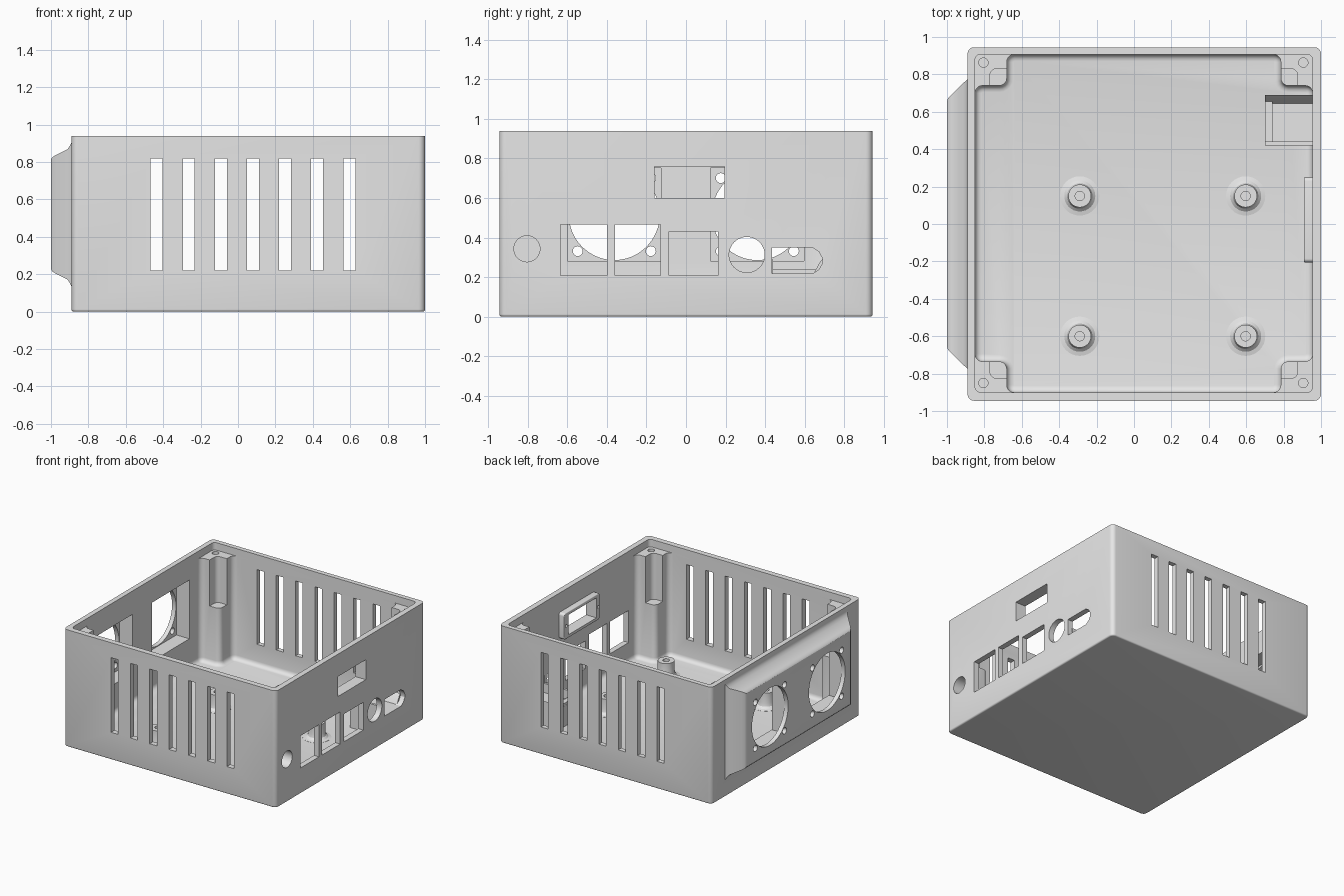
import bpy, bmesh
from math import sin, cos, pi
from mathutils import Vector

if "Cube" in bpy.data.objects:
    bpy.data.objects.remove(bpy.data.objects["Cube"], do_unlink=True)

grey = bpy.data.materials.new("light_grey_plastic")
grey.use_nodes = True
grey.diffuse_color = (0.8, 0.8, 0.8, 1)
grey.node_tree.nodes["Principled BSDF"].inputs["Base Color"].default_value = (0.8, 0.8, 0.8, 1)


def finish(bm, name):
    bmesh.ops.recalc_face_normals(bm, faces=bm.faces)
    mesh = bpy.data.meshes.new(name)
    bm.to_mesh(mesh)
    bm.free()
    mesh.materials.append(grey)
    obj = bpy.data.objects.new(name, mesh)
    bpy.context.collection.objects.link(obj)
    return obj


def loft(rings):
    """Skin a closed solid through equal-length rings of points."""
    bm = bmesh.new()
    loops = [[bm.verts.new(p) for p in ring] for ring in rings]
    n = len(loops[0])
    for a, b in zip(loops, loops[1:]):
        for i in range(n):
            j = (i + 1) % n
            bm.faces.new((a[i], a[j], b[j], b[i]))
    bm.faces.new(loops[0][::-1])
    bm.faces.new(loops[-1])
    bmesh.ops.recalc_face_normals(bm, faces=bm.faces)
    return bm


def place(axis, u, v, h):
    return {"x": (h, u, v), "y": (u, h, v), "z": (u, v, h)}[axis]


def prism(name, pts, lo, hi, axis="z", side=0, bottom=0):
    """Extrude an outline along an axis, rounding side edges and the low end."""
    bm = loft([[place(axis, u, v, h) for u, v in pts] for h in (lo, hi)])
    k = "xyz".index(axis)
    if side:
        edges = [e for e in bm.edges if abs(e.verts[0].co[k] - e.verts[1].co[k]) > 1e-4]
        bmesh.ops.bevel(bm, geom=edges, offset=side, segments=5, profile=0.5, affect="EDGES")
    if bottom:
        edges = [e for e in bm.edges if all(abs(v.co[k] - lo) < 1e-4 for v in e.verts)]
        bmesh.ops.bevel(bm, geom=edges, offset=bottom, segments=4, profile=0.5, affect="EDGES")
    return finish(bm, name)


def rect(u0, u1, v0, v1):
    return [(u0, v0), (u1, v0), (u1, v1), (u0, v1)]


def circle(u, v, r, n=40):
    return [(u + r * cos(2 * pi * i / n), v + r * sin(2 * pi * i / n)) for i in range(n)]


def combine(obj, tool, operation="DIFFERENCE"):
    mod = obj.modifiers.new("combine", "BOOLEAN")
    mod.operation = operation
    mod.solver = "EXACT"
    mod.object = tool
    tool.hide_render = True
    bpy.context.view_layer.objects.active = obj
    bpy.ops.object.modifier_apply(modifier=mod.name)
    bpy.data.objects.remove(tool, do_unlink=True)


def cut(obj, *args, **kw):
    combine(obj, prism("cutter", *args, **kw))


# Outer shell
case = prism("case_body", rect(-0.89, 1, -0.945, 0.945), 0, 0.94, side=0.035, bottom=0.012)

# Raised fan housing with flared edges on the -x side
flare = [(-0.87, 0.775, 0.385), (-0.89, 0.775, 0.385), (-0.9, 0.764, 0.365), (-0.912, 0.755, 0.348),
         (-0.978, 0.69, 0.315), (-0.993, 0.674, 0.305), (-1, 0.658, 0.293)]
housing = finish(loft([[(x, y, 0.52 + z) for y, z in rect(-a, a, -b, b)] for x, a, b in flare]), "housing")
combine(case, housing, "UNION")

# Cavity that leaves four corner posts, then the full-width recess above them
X0, X1, Y0, Y1 = -0.85, 0.955, -0.9, 0.907
px0, px1, py0, py1 = -0.68, 0.785, -0.735, 0.74
plan = [(px0, Y0), (px1, Y0), (px1, py0), (X1, py0), (X1, py1), (px1, py1),
        (px1, Y1), (px0, Y1), (px0, py1), (X0, py1), (X0, py0), (px0, py0)]
cut(case, plan, 0.05, 1.1, side=0.04, bottom=0.035)
cut(case, rect(X0, X1, Y0, Y1), 0.88, 1.2, side=0.03)

# Post notches and screw holes
for px, sx, hx in ((px0, -1, -0.805), (px1, 1, 0.905)):
    for py, sy, hy in ((py0, -1, -0.85), (py1, 1, 0.863)):
        xs = sorted((px - sx * 0.06, px + sx * 0.09))
        ys = sorted((py - sy * 0.06, py + sy * 0.09))
        cut(case, rect(*xs, *ys), 0.51, 1.15, side=0.035)
        cut(case, circle(hx, hy, 0.025, 20), 0.6, 1.1)

# Ventilation slots through front and back
for i in range(7):
    x = -0.435 + i * 0.1717
    for y in (-0.92, 0.92):
        cut(case, rect(x - 0.032, x + 0.032, 0.22, 0.82), y - 0.08, y + 0.08, axis="y")

# Fan pockets, openings and screw holes
for y in (-0.363, 0.361):
    cut(case, rect(y - 0.236, y + 0.236, 0.28, 0.752), -0.965, -0.8, axis="x")
    cut(case, circle(y, 0.516, 0.23, 64), -1.1, -0.9, axis="x")
    for dy in (-0.185, 0.185):
        for dz in (-0.185, 0.185):
            cut(case, circle(y + dy, 0.516 + dz, 0.025, 20), -1.1, -0.9, axis="x")

# Connector openings on the +x wall
ports = [circle(-0.805, 0.343, 0.066), rect(-0.635, -0.4, 0.207, 0.465), rect(-0.36, -0.13, 0.207, 0.465),
         rect(-0.085, 0.163, 0.207, 0.43), circle(0.308, 0.313, 0.09), rect(-0.16, 0.195, 0.6, 0.76),
         [(0.435, 0.217), (0.64, 0.217), (0.672, 0.238), (0.69, 0.27), (0.69, 0.295),
          (0.672, 0.328), (0.64, 0.35), (0.435, 0.35)]]
for outline in ports:
    cut(case, outline, 0.9, 1.1, axis="x")

# Display bezel inside the window
bezel = prism("window_bezel", rect(-0.205, 0.25, 0.575, 0.785), 0.908, 0.957, axis="x", side=0.02, bottom=0.006)
cut(bezel, rect(-0.16, 0.195, 0.6, 0.76), 0.8, 1.1, axis="x")
for y in (-0.182, 0.222):
    cut(bezel, circle(y, 0.68, 0.012, 16), 0.8, 0.94, axis="x")

# Cradle behind the lower slot, with a low stop at its inner end
cradle = [(0.42, 0.04), (0.69, 0.04), (0.69, 0.29), (0.68, 0.28), (0.645, 0.217),
          (0.44, 0.217), (0.44, 0.29), (0.42, 0.29)]
objects = [case, bezel, prism("connector_cradle", cradle, 0.7, 0.96, axis="x"),
           prism("cradle_stop", rect(0.43, 0.67, 0.06, 0.237), 0.701, 0.74, axis="x")]

# Board standoffs with flared feet
foot = [(0.105, 0.04), (0.105, 0.051), (0.083, 0.056), (0.068, 0.07), (0.061, 0.095), (0.061, 0.175)]
for x in (-0.29, 0.597):
    for y in (-0.6, 0.15):
        post = finish(loft([[(u, v, z) for u, v in circle(x, y, r, 32)] for r, z in foot]), "board_standoff")
        cut(post, circle(x, y, 0.025, 20), 0.06, 0.3)
        objects.append(post)

# Smooth the rounds, keep corners crisp
for obj in objects:
    bpy.ops.object.select_all(action="DESELECT")
    obj.select_set(True)
    bpy.context.view_layer.objects.active = obj
    bpy.ops.object.shade_smooth_by_angle(angle=0.5)
